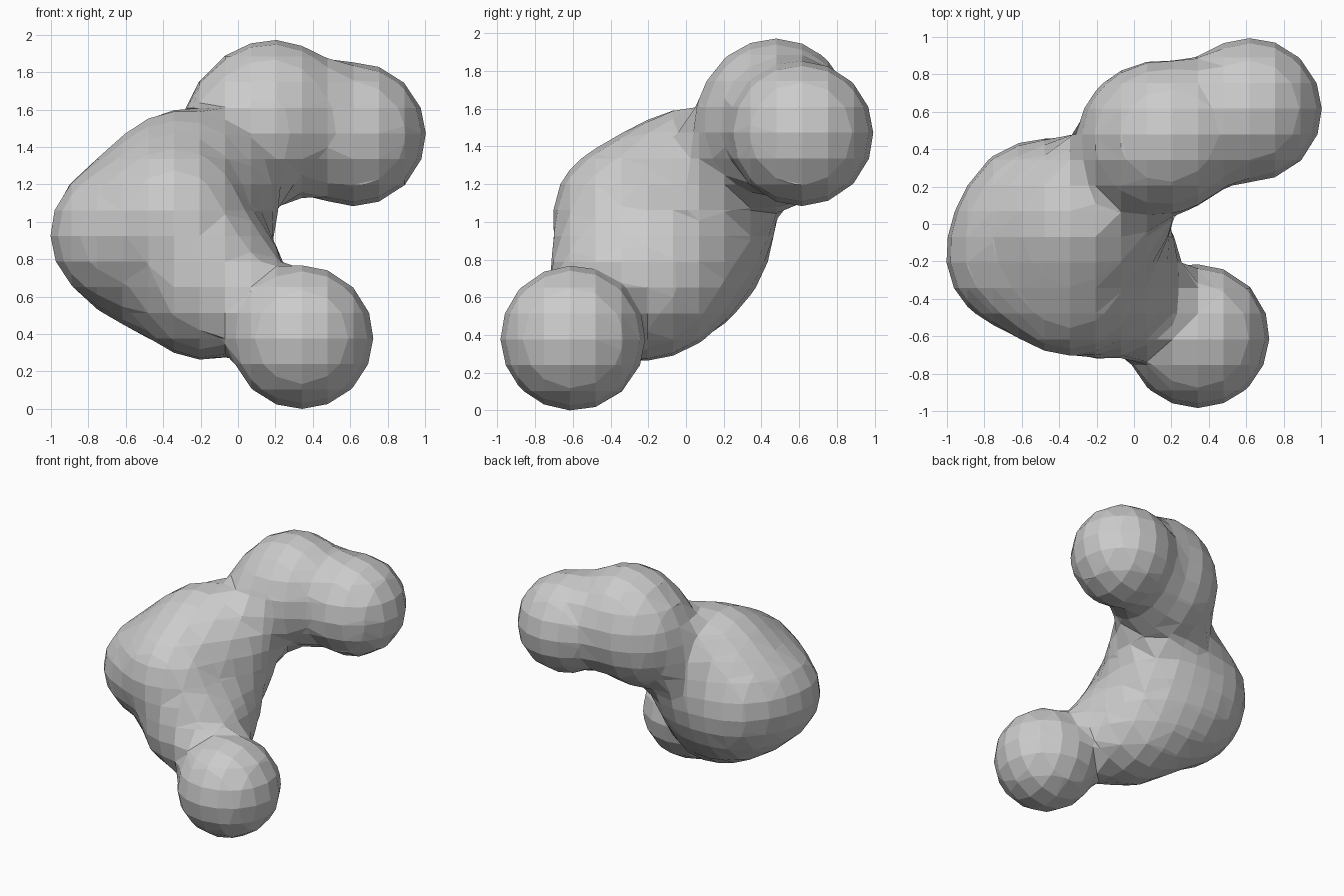
import bpy

if "Cube" in bpy.data.objects:
    bpy.data.objects.remove(bpy.data.objects["Cube"])

# Ball centres relative to the model's middle (0, 0, 1)
BODY = [(-0.62, -0.17, -0.06),   # left bulge
        (-0.34, -0.32, 0.04),    # front bulge
        (-0.52, 0.06, -0.03),    # back bulge
        (-0.34, -0.03, 0.20),    # top of body
        (-0.18, -0.16, -0.32),   # bottom of body
        (-0.42, -0.02, -0.20),   # lower left
        (-0.22, 0.05, -0.05)]    # core, right side
NECKS = [(-0.17, 0.11, 0.20),    # towards the upper arm
         (0.08, 0.44, 0.45),     # under the upper arm
         (-0.15, -0.34, -0.31)]  # towards the lower arm
UPPER_ARM = [(0.19, 0.475, 0.595), (0.62, 0.61, 0.475)]
LOWER_ARM = [(0.34, -0.60, -0.61)]

# Coarse metaball cluster
meta = bpy.data.metaballs.new("blob_field")
meta.resolution = 0.137
meta.render_resolution = 0.137
meta.threshold = 0.6
for centre in BODY + NECKS + UPPER_ARM + LOWER_ARM:
    ball = meta.elements.new(type='BALL')
    ball.co = centre
    ball.radius = 0.56
    ball.stiffness = 4.0
field = bpy.data.objects.new("blob_field", meta)
bpy.context.collection.objects.link(field)
bpy.context.view_layer.update()

# Freeze the surface as a flat-shaded mesh
deps = bpy.context.evaluated_depsgraph_get()
mesh = bpy.data.meshes.new_from_object(field.evaluated_get(deps))
bpy.data.objects.remove(field)
mesh.shade_flat()
blob = bpy.data.objects.new("blob", mesh)
bpy.context.collection.objects.link(blob)

# Stand it on the floor
blob.location.z = -min(v.co.z for v in mesh.vertices)
